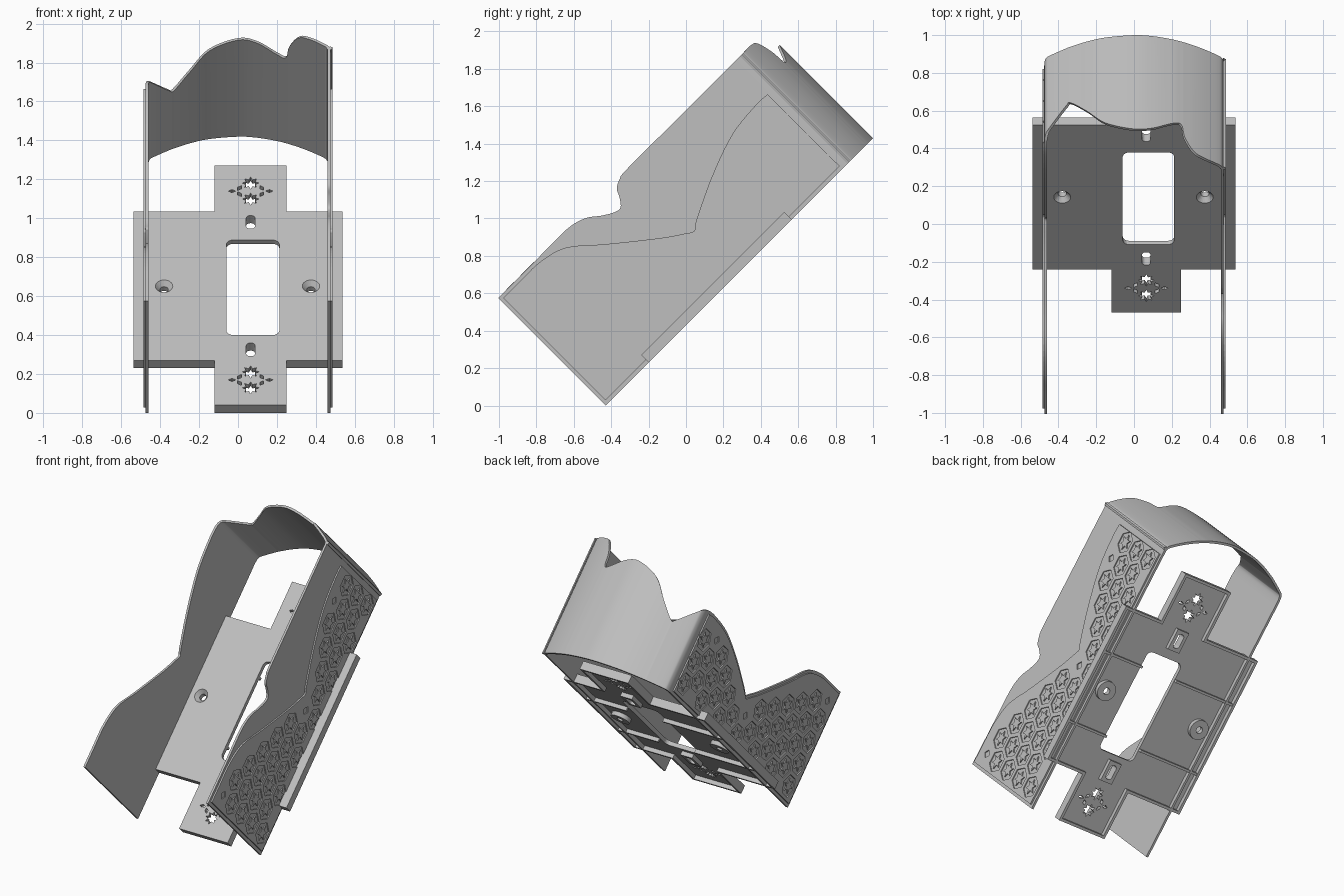
import bpy, bmesh
from math import pi, sin, cos, radians
from mathutils import Vector

old = bpy.data.objects.get("Cube")
if old:
    bpy.data.objects.remove(old, do_unlink=True)

grey = bpy.data.materials.new("light_grey")
grey.use_nodes = True
COLOUR = (0.52, 0.52, 0.52, 1)
grey.diffuse_color = COLOUR
grey.node_tree.nodes["Principled BSDF"].inputs["Base Color"].default_value = COLOUR


# --- helpers: everything is built flat, then leaned back by 45 degrees ---
def flat(p, q, h):
    return Vector((p, q, h))


def upright(p, q, h):
    return Vector((h, p, q))


def make(name, bm, helper=False):
    bmesh.ops.recalc_face_normals(bm, faces=bm.faces)
    mesh = bpy.data.meshes.new(name)
    bm.to_mesh(mesh)
    bm.free()
    mesh.materials.append(grey)
    ob = bpy.data.objects.new(name, mesh)
    bpy.context.collection.objects.link(ob)
    ob.rotation_euler.x = pi / 4
    ob.location.y = -0.43
    ob.hide_render = helper
    return ob


def modify(ob, kind, **settings):
    mod = ob.modifiers.new(kind.title(), kind)
    for key, value in settings.items():
        setattr(mod, key, value)
    bpy.context.view_layer.objects.active = ob
    bpy.ops.object.modifier_apply(modifier=mod.name)


def cut(ob, cutter):
    modify(ob, 'BOOLEAN', object=cutter, operation='DIFFERENCE', solver='EXACT')


def smooth(ob):
    bpy.ops.object.select_all(action='DESELECT')
    ob.select_set(True)
    bpy.context.view_layer.objects.active = ob
    bpy.ops.object.shade_smooth_by_angle(angle=radians(30))


def prism(bm, pts, low, high, place=flat, top_scale=1):
    mid = sum((Vector(p) for p in pts), Vector((0, 0))) / len(pts)
    a = [bm.verts.new(place(*p, low)) for p in pts]
    b = [bm.verts.new(place(*(mid + (Vector(p) - mid) * top_scale), high)) for p in pts]
    bm.faces.new(a)
    bm.faces.new(b)
    for i in range(len(pts)):
        j = (i + 1) % len(pts)
        bm.faces.new((a[i], a[j], b[j], b[i]))


def rect(x0, x1, y0, y1):
    return [(x0, y0), (x1, y0), (x1, y1), (x0, y1)]


def rounded(x0, x1, y0, y1, r):
    centres = [(x1 - r, y1 - r, 0), (x0 + r, y1 - r, 1), (x0 + r, y0 + r, 2), (x1 - r, y0 + r, 3)]
    return [(cx + r * cos((k + i / 5) * pi / 2), cy + r * sin((k + i / 5) * pi / 2))
            for cx, cy, k in centres for i in range(6)]


def star(cx, cy, radii, n, turn=0.0):
    return [(cx + radii[i % len(radii)] * cos(turn + i * 2 * pi / n),
             cy + radii[i % len(radii)] * sin(turn + i * 2 * pi / n)) for i in range(n)]


def spline(pts, steps=5):
    pts = [Vector(p) for p in pts]
    out = []
    for i in range(len(pts) - 1):
        p0, p1, p2, p3 = pts[max(i - 1, 0)], pts[i], pts[i + 1], pts[min(i + 2, len(pts) - 1)]
        for s in range(steps):
            t = s / steps
            out.append(p1 + (p2 - p0) * t / 2 + (2 * p0 - 5 * p1 + 4 * p2 - p3) * t * t / 2
                       + (3 * p1 - p0 - 3 * p2 + p3) * t ** 3 / 2)
    return out + [pts[-1]]


# --- scalloped wall: (distance along, height) on the sides, (x, height) at the back ---
RIGHT = [(0, .813), (.15, .813), (.3, .81), (.45, .765), (.61, .63), (.835, .45), (.95, .37),
         (.995, .345), (1.04, .375), (1.26, .48), (1.5, .565), (1.7, .588), (1.8, .583)]
LEFT = [(0, .813), (.3, .813), (.52, .813), (.63, .785), (.7, .735), (.764, .697), (.806, .693),
        (.84, .735), (.863, .778), (.91, .803), (.97, .813), (1.3, .813), (1.8, .813)]
BACK = [(-.445, .535), (-.36, .43), (-.335, .42), (-.25, .52), (-.15, .64), (0, .702), (.1, .687),
        (.2, .63), (.25, .62), (.27, .71), (.32, .795), (.38, .813), (.445, .813)]
HALF = 0.475


def bow(x):
    return 2.022 - 0.163 * (x / 0.46) ** 2


rim = [(-HALF, u, n) for u, n in RIGHT] + [(-.468, 1.845, .565)]
rim += [(x, bow(x), n) for x, n in BACK] + [(.468, 1.845, .813)]
rim += [(HALF, u, n) for u, n in reversed(LEFT)]
bm = bmesh.new()
columns = [(bm.verts.new((p.x, p.y, 0)), bm.verts.new(p)) for p in spline(rim)]
for (a, b), (c, d) in zip(columns, columns[1:]):
    bm.faces.new((a, c, d, b))
wall = make("scalloped_wall", bm)
inward = 1 if wall.data.polygons[0].normal.x > 0 else -1
modify(wall, 'SOLIDIFY', thickness=0.015, offset=inward, use_even_offset=True)
smooth(wall)

# --- patterned side panels, following the lower scallop ---
edge = [(p.x, p.y - 0.02) for p in spline([(u, n) for u, n in RIGHT]) if 0.015 < p.x < 1.79]
outline = edge + [(1.79, 0.02), (edge[0][0], 0.02)]
bm = bmesh.new()
prism(bm, outline, HALF - 0.002, HALF + 0.01, upright)
panels = make("side_panels", bm)


def ceiling(u):
    near = [q for p, q in edge if abs(p - u) < 0.075]
    return min(near) if near else 0


def hex_pocket(bm, u, n):
    outer = star(u, n, (.074, .064), 12)
    inner = star(u, n, (.05, .024), 12)
    lo, hi = HALF + 0.003, HALF + 0.03
    rings = [[bm.verts.new(upright(*p, h)) for p in pts]
             for pts, h in ((outer, lo), (outer, hi), (inner, hi), (inner, lo))]
    for r in range(4):
        for i in range(12):
            j = (i + 1) % 12
            a, b = rings[r], rings[(r + 1) % 4]
            bm.faces.new((a[i], a[j], b[j], b[i]))


bm = bmesh.new()
for col in range(13):
    u = 0.11 + col * 0.134
    for row in range(5):
        n = 0.105 + row * 0.155 + (col % 2) * 0.0775
        if u < 1.73 and n + 0.07 < ceiling(u):
            hex_pocket(bm, u, n)
        elif u < 1.73 and n + 0.02 < ceiling(u):
            prism(bm, star(u, n - 0.02, (.028,), 4), HALF + .003, HALF + .03, upright)
pattern = make("pattern_cutter", bm, True)
cut(panels, pattern)
modify(panels, 'MIRROR', use_axis=(True, False, False))

# --- mounting plate: hollow cross with tabs ---
MID = 0.065


def cross(inset):
    x0, x1, w = -0.12 + inset, 0.25 - inset, 0.537 - inset
    y0, y1, y2, y3 = inset, 0.325 + inset, 1.407 - inset, 1.74 - inset
    return [(x0, y0), (x1, y0), (x1, y1), (w, y1), (w, y2), (x1, y2),
            (x1, y3), (x0, y3), (x0, y2), (-w, y2), (-w, y1), (x0, y1)]


bm = bmesh.new()
prism(bm, cross(0), 0, 0.056)
plate = make("mounting_plate", bm)
bm = bmesh.new()
prism(bm, cross(0.018), -0.05, 0.028)
hollow = make("hollow_cutter", bm, True)
cut(plate, hollow)

# window, screw holes, slots and snowflakes
SCREWS = [(-0.38, 0.865), (0.375, 0.865)]
SLOTS = [0.404, 1.33]
bm = bmesh.new()
prism(bm, rounded(-0.06, 0.213, 0.51, 1.2, 0.035), -0.1, 0.1)
for x, y in SCREWS:
    prism(bm, star(x, y, (.022,), 24), -0.1, 0.03)
    prism(bm, star(x, y, (.022,), 24), 0.03, 0.06, top_scale=2.2)
for y in SLOTS:
    prism(bm, rounded(MID - .023, MID + .023, y - .048, y + .048, .02), -0.1, 0.1)
for y in (0.184, 1.556):
    for s in (-1, 1):
        prism(bm, star(MID, y + s * .058, (.044, .025), 16), -0.1, 0.1)
        for k in range(3):
            turn = k * 2 * pi / 3 + (0 if s > 0 else pi)
            c = (MID + s * .07 + .026 * cos(turn), y + .026 * sin(turn))
            prism(bm, star(*c, (.02, .011), 4, turn), -0.1, 0.1)
holes = make("hole_cutter", bm, True)
bmesh_fix = holes.data
cut(plate, holes)

# --- underside: screw bosses, slot frames and ribs ---
for i, (x, y) in enumerate(SCREWS):
    bm = bmesh.new()
    prism(bm, star(x, y, (.065,), 32), 0, 0.03)
    boss = make(("right", "left")[i] + "_screw_boss", bm)
    cut(boss, holes)
    smooth(boss)
for name, y in zip(("lower", "upper"), SLOTS):
    bm = bmesh.new()
    prism(bm, rect(MID - .045, MID + .045, y - .07, y + .07), 0, 0.03)
    cut(make(name + "_slot_frame", bm), holes)
bm = bmesh.new()
for y in (0.6, 1.09):
    for x0, x1 in ((-0.53, -0.062), (0.215, 0.53)):
        prism(bm, rect(x0, x1, y - .008, y + .008), 0.002, 0.03)
make("stiffening_ribs", bm)

# put the cutters out of sight
for ob in (pattern, hollow, holes):
    bpy.data.objects.remove(ob, do_unlink=True)
